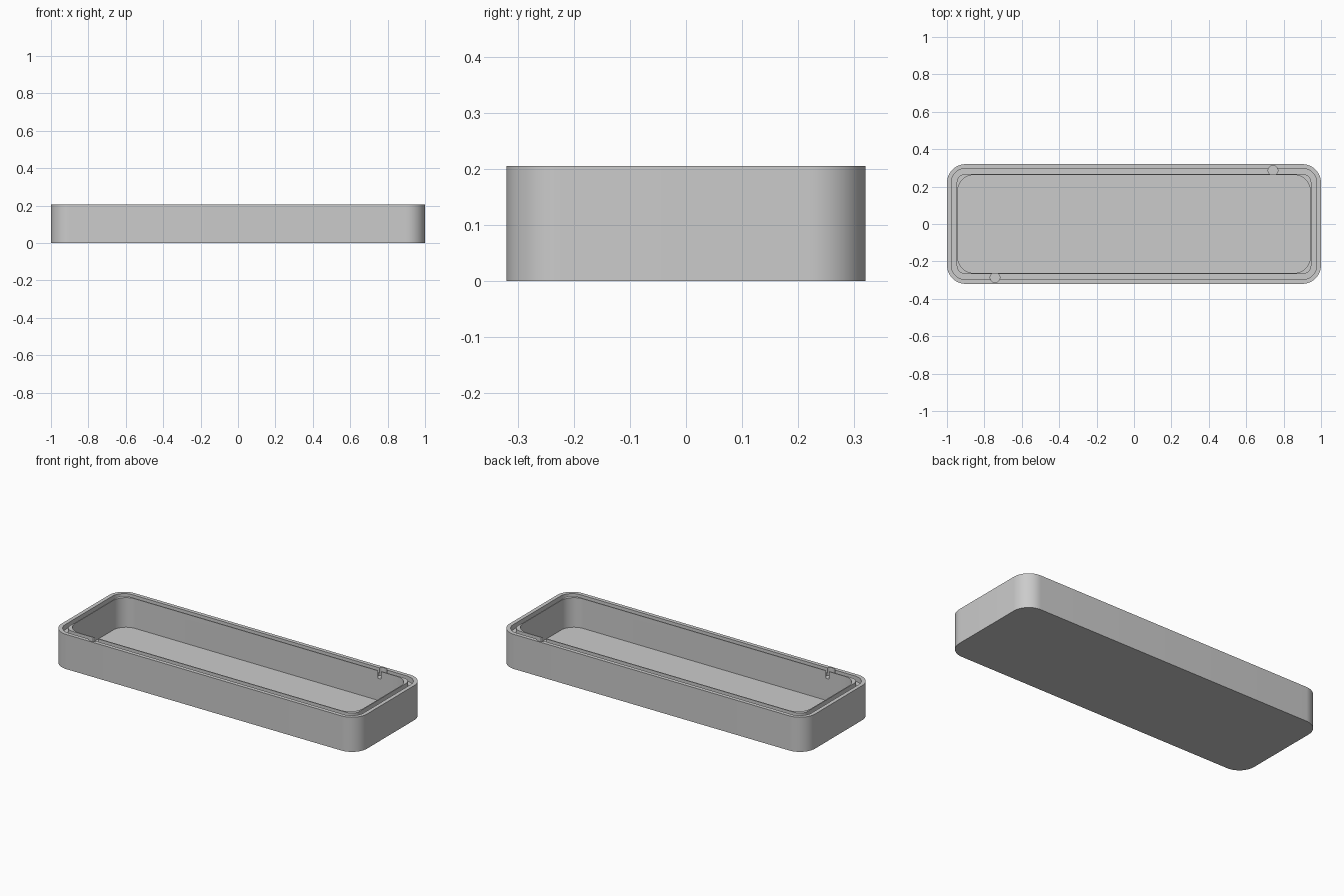
import bpy, bmesh, math

if "Cube" in bpy.data.objects:
    bpy.data.objects.remove(bpy.data.objects["Cube"])

HEIGHT = 0.205
FLOOR = 0.03
GROOVE_Z = HEIGHT - 0.03
HOLE_Z = HEIGHT - 0.045
SEG = 14

grey = bpy.data.materials.new("plain grey")
grey.diffuse_color = (0.6, 0.6, 0.6, 1)
grey.use_nodes = True
grey.node_tree.nodes["Principled BSDF"].inputs["Base Color"].default_value = grey.diffuse_color


def rounded_loop(bm, hx, hy, r, z):
    """Ring of vertices around a rounded rectangle."""
    verts = []
    for i, (sx, sy) in enumerate([(1, 1), (-1, 1), (-1, -1), (1, -1)]):
        for k in range(SEG + 1):
            a = math.pi / 2 * (i + k / SEG)
            verts.append(bm.verts.new((sx * (hx - r) + r * math.cos(a),
                                       sy * (hy - r) + r * math.sin(a), z)))
    return verts


# tray: outer wall, rim, seal groove, inner lip, cavity
outer = (1.0, 0.32, 0.10)
groove_out = (0.977, 0.297, 0.077)
groove_in = (0.948, 0.268, 0.048)
cavity = (0.942, 0.262, 0.085)
profile = [(outer, 0), (outer, HEIGHT),
           (groove_out, HEIGHT), (groove_out, GROOVE_Z),
           (groove_in, GROOVE_Z), (groove_in, HEIGHT),
           (cavity, HEIGHT), (cavity, FLOOR)]

bm = bmesh.new()
loops = [rounded_loop(bm, *shape, z) for shape, z in profile]
for a, b in zip(loops, loops[1:]):
    n = len(a)
    for i in range(n):
        j = (i + 1) % n
        bm.faces.new((a[i], a[j], b[j], b[i]))
bm.faces.new(loops[0][::-1])   # underside
bm.faces.new(loops[-1])        # cavity floor
bmesh.ops.recalc_face_normals(bm, faces=bm.faces)
mesh = bpy.data.meshes.new("tray")
bm.to_mesh(mesh)
bm.free()
mesh.materials.append(grey)
tray = bpy.data.objects.new("tray", mesh)
bpy.context.collection.objects.link(tray)

# two round pockets in the rim, at opposite corners
cutters = []
for s in (1, -1):
    bpy.ops.mesh.primitive_cylinder_add(
        vertices=32, radius=0.026, depth=0.1,
        location=(s * 0.743, s * 0.286, HOLE_Z + 0.05))
    cutter = bpy.context.object
    cutter.name = "pocket_cutter"
    cutter.hide_render = True
    cutter.data.materials.append(grey)
    cut = tray.modifiers.new("pocket", 'BOOLEAN')
    cut.operation = 'DIFFERENCE'
    cut.solver = 'EXACT'
    cut.object = cutter
    cutters.append(cutter)

# bake the pockets, then smooth the round corners
bpy.context.view_layer.update()
dg = bpy.context.evaluated_depsgraph_get()
baked = bpy.data.meshes.new_from_object(tray.evaluated_get(dg))
tray.modifiers.clear()
tray.data = baked
for cutter in cutters:
    bpy.data.objects.remove(cutter)
bpy.ops.object.select_all(action='DESELECT')
tray.select_set(True)
bpy.context.view_layer.objects.active = tray
bpy.ops.object.shade_smooth_by_angle(angle=math.radians(30))
